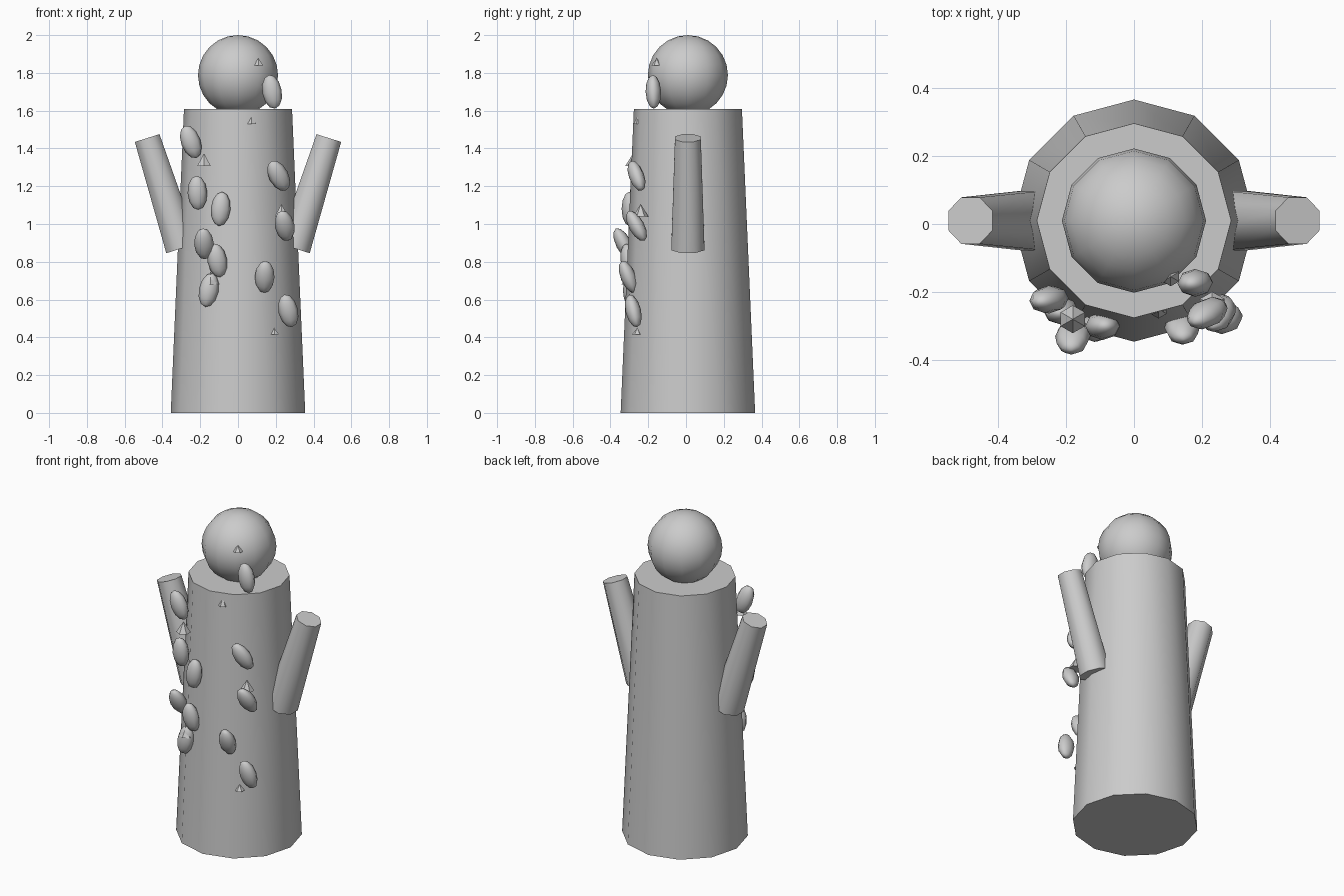
import bpy, math
from mathutils import Vector, Euler

if "Cube" in bpy.data.objects:
    bpy.data.objects.remove(bpy.data.objects["Cube"])

CY = 0.01  # axis of the trunk in y


def finish(name, angle=40):
    ob = bpy.context.object
    ob.name = name
    bpy.ops.object.shade_smooth_by_angle(angle=math.radians(angle))
    return ob


# Tapered trunk body
bpy.ops.mesh.primitive_cone_add(vertices=12, radius1=0.356, radius2=0.286, depth=1.61,
                                location=(0, CY, 0.805))
finish("body")

# Round head
bpy.ops.mesh.primitive_uv_sphere_add(segments=12, ring_count=12, radius=0.212,
                                     location=(0, CY, 1.788))
finish("head", 60)

# Raised arms, tapered outward
for side, label in ((1, "right"), (-1, "left")):
    low = Vector((0.296 * side, CY, 0.872))
    high = Vector((0.481 * side, CY, 1.455))
    bpy.ops.mesh.primitive_cone_add(vertices=8, radius1=0.095, radius2=0.074,
                                    depth=(high - low).length)
    arm = finish("arm_" + label, 50)
    arm.data.transform(Euler((0, 0, math.pi / 8)).to_matrix().to_4x4())
    arm.location = (low + high) / 2
    arm.rotation_euler = (0, math.atan2(high.x - low.x, high.z - low.z), 0)

# Oval buds: x, y, z, lean sideways, lean forward (degrees)
buds = [
    (-0.250, -0.222, 1.435, -20, 5),
    (-0.215, -0.255, 1.165, -3, 5),
    (-0.092, -0.300, 1.080, 6, 0),
    (-0.180, -0.330, 0.895, -4, 27),
    (-0.110, -0.305, 0.807, -10, 8),
    (-0.155, -0.293, 0.650, 12, 0),
    (0.180, -0.173, 1.700, -10, 2),
    (0.215, -0.262, 1.255, -27, 18),
    (0.247, -0.262, 0.990, -12, 28),
    (0.141, -0.305, 0.720, 3, 22),
    (0.266, -0.279, 0.540, -13, 13),
]
for i, (x, y, z, side, fwd) in enumerate(buds):
    bpy.ops.mesh.primitive_uv_sphere_add(segments=8, ring_count=6, radius=1, location=(x, y, z))
    bud = finish(f"bud_{i + 1}", 80)
    bud.scale = (0.052, 0.041, 0.091)
    bud.rotation_euler = (math.radians(fwd), math.radians(side), 0)

# Small thorns: x, y, z of base, radius, height
thorns = [
    (-0.180, -0.280, 1.308, 0.041, 0.066),
    (0.230, -0.240, 1.040, 0.041, 0.066),
    (-0.145, -0.300, 0.680, 0.041, 0.066),
    (0.192, -0.258, 0.415, 0.028, 0.035),
    (0.108, -0.155, 1.840, 0.028, 0.038),
    (0.072, -0.250, 1.530, 0.028, 0.055),
]
for i, (x, y, z, r, h) in enumerate(thorns):
    bpy.ops.mesh.primitive_cone_add(vertices=6, radius1=r, radius2=0, depth=h,
                                    location=(x, y, z + h / 2))
    bpy.context.object.name = f"thorn_{i + 1}"
